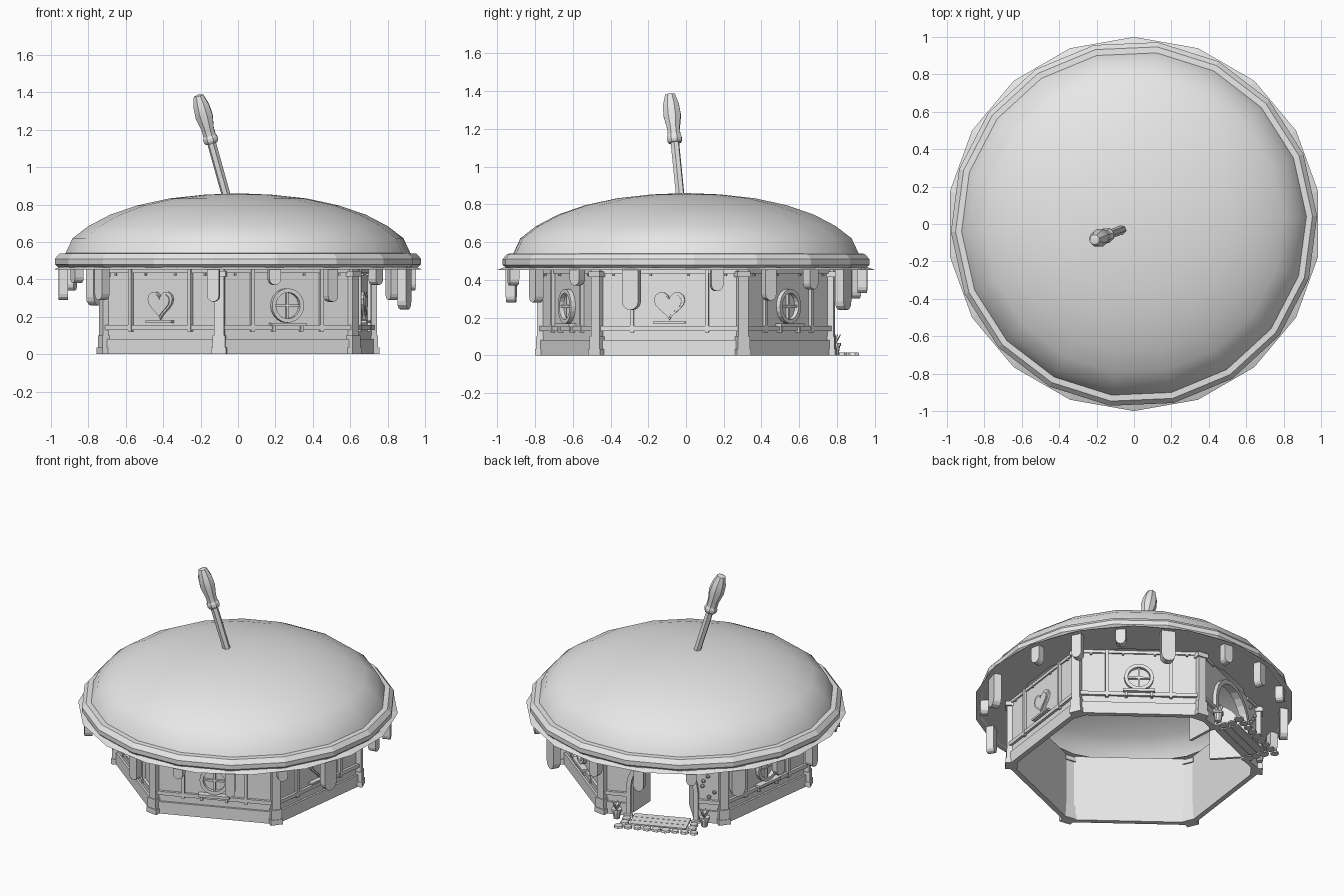
import bpy, bmesh, math, random
from mathutils import Matrix, Vector

random.seed(4)
if "Cube" in bpy.data.objects:
    bpy.data.objects.remove(bpy.data.objects["Cube"])

grey = bpy.data.materials.new("plain_grey")
grey.use_nodes = True
grey.diffuse_color = (0.8, 0.8, 0.8, 1)
grey.node_tree.nodes["Principled BSDF"].inputs["Base Color"].default_value = (0.8, 0.8, 0.8, 1)

R = 0.765                                   # wall corner radius
APO = R * math.cos(math.pi / 6)             # distance to a wall's middle
TOP = 0.455                                 # wall height
FACES = [-67.4 + 60 * i for i in range(6)]  # outward direction of each wall
DOOR = FACES[3]


def finish(name, bm, matrix=None, smooth=None):
    bmesh.ops.recalc_face_normals(bm, faces=bm.faces)
    mesh = bpy.data.meshes.new(name)
    bm.to_mesh(mesh)
    bm.free()
    mesh.materials.append(grey)
    obj = bpy.data.objects.new(name, mesh)
    bpy.context.collection.objects.link(obj)
    if matrix is not None:
        obj.matrix_world = matrix
    if smooth:
        bpy.ops.object.select_all(action='DESELECT')
        obj.select_set(True)
        bpy.context.view_layer.objects.active = obj
        bpy.ops.object.shade_smooth_by_angle(angle=math.radians(smooth))
    return obj


def frame(az, u=0, v=0, z=0):
    """Local x runs along the wall, y points outward, z up."""
    c, s = math.cos(math.radians(az)), math.sin(math.radians(az))
    turn = Matrix(((s, c, 0, 0), (-c, s, 0, 0), (0, 0, 1, 0), (0, 0, 0, 1)))
    return turn @ Matrix.Translation((u, v, z))


def prism(name, outline, depth, matrix):
    """Extrude an x-z outline by depth, centred on y."""
    bm = bmesh.new()
    face = bm.faces.new([bm.verts.new((x, -depth / 2, z)) for x, z in outline])
    out = bmesh.ops.extrude_face_region(bm, geom=[face])
    moved = [g for g in out["geom"] if isinstance(g, bmesh.types.BMVert)]
    bmesh.ops.translate(bm, vec=(0, depth, 0), verts=moved)
    return finish(name, bm, matrix)


def box(name, w, d, h, matrix):
    """Box standing on the local origin."""
    return prism(name, [(-w / 2, 0), (w / 2, 0), (w / 2, h), (-w / 2, h)], d, matrix)


def lathe(name, profile, sides, matrix=None, phase=0, closed=False, smooth=None):
    bm = bmesh.new()
    rings = []
    for r, z in profile:
        if r == 0:
            rings.append([bm.verts.new((0, 0, z))] * sides)
            continue
        angles = [math.radians(phase) + math.tau * i / sides for i in range(sides)]
        rings.append([bm.verts.new((r * math.cos(a), r * math.sin(a), z)) for a in angles])
    pairs = list(zip(rings, rings[1:])) + ([(rings[-1], rings[0])] if closed else [])
    for a, b in pairs:
        for i in range(sides):
            j = (i + 1) % sides
            bm.faces.new(list(dict.fromkeys((a[i], a[j], b[j], b[i]))))
    return finish(name, bm, matrix, smooth)


def arc(r, cx, cz, start, end, n):
    angles = [math.radians(start + (end - start) * i / n) for i in range(n + 1)]
    return [(cx + r * math.cos(a), cz + r * math.sin(a)) for a in angles]


def heart(scale):
    pts = []
    for i in range(24):
        t = math.tau * i / 24
        z = 13 * math.cos(t) - 5 * math.cos(2 * t) - 2 * math.cos(3 * t) - math.cos(4 * t)
        pts.append((scale * math.sin(t) ** 3, scale * (z + 2.5) / 16))
    return pts


# Roof: smooth dome, chunky rim, thin lip and flat eave
lathe("roof_dome", [(0, 0.86), (0.18, 0.853), (0.37, 0.832), (0.54, 0.795), (0.685, 0.745),
                    (0.8, 0.685), (0.885, 0.62), (0.925, 0.535)], 18, phase=2.5, smooth=60)
lathe("roof_rim", [(0.92, 0.54), (0.955, 0.538), (0.98, 0.51), (0.98, 0.48), (0.96, 0.462),
                   (0.92, 0.462)], 18, phase=2.5, closed=True)
lathe("roof_lip", [(0.94, 0.466), (0.965, 0.466), (1.0, 0.453), (0.965, 0.452)], 18,
      phase=10, closed=True)
lathe("eave", [(0.97, 0.456), (0.71, 0.456)], 18, phase=2.5)

# Drips hanging under the rim: direction and lowest height
for az, low in [(10, 0.34), (28, 0.29), (45, 0.35), (63, 0.24), (88, 0.33), (107, 0.3),
                (127, 0.36), (145, 0.26), (163, 0.34), (182, 0.29), (203, 0.38), (219, 0.29),
                (262, 0.28), (282, 0.37), (302, 0.28), (322, 0.37), (342, 0.24)]:
    w = 0.045 if low < 0.27 else 0.032
    outline = arc(w, 0, low + w, 180, 360, 6) + [(w, 0.47), (-w, 0.47)]
    prism("roof_drip", outline, 0.05, frame(az, 0, 0.935))

# Stick leaning out of the roof, with a faceted head
base, tip = Vector((-0.055, -0.028, 0.82)), Vector((-0.214, -0.085, 1.39))
lean = Matrix.Translation(base) @ (tip - base).to_track_quat('Z', 'Y').to_matrix().to_4x4()
lathe("stick_shaft", [(0, 0), (0.024, 0), (0.024, 0.34), (0, 0.34)], 6, lean)
lathe("stick_collar", [(0, 0.32), (0.035, 0.32), (0.042, 0.335), (0.042, 0.35),
                       (0.035, 0.365), (0, 0.365)], 8, lean)
lathe("stick_head", [(0, 0.36), (0.036, 0.36), (0.036, 0.4), (0.05, 0.47), (0.045, 0.53),
                     (0.028, 0.585), (0, 0.593)], 8, lean, smooth=30)


def round_window(az):
    face = frame(az, 0, APO + 0.015, 0.26)
    tilt = face @ Matrix.Rotation(-math.pi / 2, 4, 'X')
    lathe("window_ring", [(0.07, -0.02), (0.092, -0.02), (0.092, 0.02), (0.07, 0.02)], 20,
          tilt, closed=True)
    box("window_bar", 0.15, 0.02, 0.012, face @ Matrix.Translation((0, 0, -0.006)))
    box("window_bar", 0.012, 0.02, 0.15, face @ Matrix.Translation((0, 0, -0.075)))
    box("window_sill", 0.2, 0.05, 0.018, frame(az, 0, APO + 0.025, 0.15))
    for side in (-1, 1):
        box("sill_bracket", 0.015, 0.035, 0.03, frame(az, side * 0.08, APO + 0.02, 0.12))


def heart_window(az):
    prism("heart_frame", heart(0.083), 0.03, frame(az, 0, APO + 0.01, 0.26))
    prism("heart_pane", heart(0.066), 0.008, frame(az, 0, APO + 0.027, 0.26))
    box("heart_sill", 0.17, 0.04, 0.012, frame(az, 0, APO + 0.02, 0.168))


def trim(az, u, width):
    """Horizontal boards over one stretch of wall."""
    box("wall_skirt", width, 0.03, 0.082, frame(az, u, APO + 0.008))
    box("wall_rail", width, 0.03, 0.025, frame(az, u, APO + 0.012, 0.13))
    box("wall_top_beam", width, 0.02, 0.02, frame(az, u, APO + 0.01, TOP - 0.02))


# Walls with windows, battens and trim
for i, az in enumerate(FACES):
    if az == DOOR:
        continue
    box("wall", R, 0.02, TOP, frame(az, 0, APO))
    trim(az, 0, R)
    for side in (-1, 1):
        box("wall_batten", 0.02, 0.03, 0.335, frame(az, side * 0.2, APO + 0.014, 0.12))
        for u in (0.1, 0.3):
            box("wall_stud", 0.012, 0.012, 0.012, frame(az, side * u, APO + 0.022, 0.42))
    (heart_window if i % 2 else round_window)(az)

# Corner posts
for az in FACES:
    corner = az + 30
    box("corner_post", 0.055, 0.055, TOP, frame(corner, 0, R))
    box("post_foot", 0.08, 0.075, 0.035, frame(corner, 0, R))
    box("post_base", 0.068, 0.066, 0.1, frame(corner, 0, R))
    box("post_cap", 0.075, 0.075, 0.03, frame(corner, 0, R, TOP - 0.04))

# Door wall with an arched opening, its frame and two open leaves
HALF, SPRING = 0.2, 0.2
arch = [(HALF, 0)] + arc(HALF, 0, SPRING, 0, 180, 12) + [(-HALF, 0)]
outer = [(-HALF - 0.03, 0)] + arc(HALF + 0.03, 0, SPRING, 180, 0, 12) + [(HALF + 0.03, 0)]
prism("door_wall", [(-R / 2, 0), (-R / 2, TOP), (R / 2, TOP), (R / 2, 0)] + arch, 0.02,
      frame(DOOR, 0, APO))
prism("door_frame", outer + arch, 0.05, frame(DOOR, 0, APO + 0.01))
for side in (-1, 1):
    trim(DOOR, side * 0.306, 0.15)
    leaf = [(0, 0.01), (HALF, 0.01)] + arc(HALF, HALF, SPRING, 90, 180, 6)
    turn = Matrix.Rotation(math.radians(-70 if side < 0 else 250), 4, 'Z')
    prism("door_leaf", leaf, 0.018, frame(DOOR, side * HALF, APO - 0.01) @ turn)

# Doorstep planks edged with cobbles
for i in range(3):
    box("doorstep_plank", 0.36, 0.05, 0.012, frame(DOOR, 0, APO + 0.03 + 0.053 * i))
stones = [(-0.24 + 0.06 * i, APO + 0.2) for i in range(9)]
stones += [(s * 0.215, APO + 0.03 + 0.055 * i) for s in (-1, 1) for i in range(3)]
for u, v in stones:
    r = random.uniform(0.026, 0.034)
    lathe("path_stone", [(0, 0), (r, 0), (r * 0.85, 0.014), (0, 0.015)], 7,
          frame(DOOR, u, v), phase=random.uniform(0, 50))

# Potted plants beside the door
for side in (-1, 1):
    pot = frame(DOOR, side * 0.28, APO + 0.075)
    lathe("plant_pot", [(0, 0), (0.02, 0), (0.028, 0.05), (0.034, 0.05), (0.034, 0.065),
                        (0.025, 0.065), (0, 0.055)], 10, pot)
    for k in range(5):
        lean = Matrix.Rotation(math.tau * k / 5, 4, 'Z') @ Matrix.Rotation(0.5, 4, 'X')
        prism("plant_leaf", [(0, 0), (0.01, 0.035), (0, 0.065), (-0.01, 0.035)], 0.004,
              pot @ Matrix.Translation((0, 0, 0.055)) @ lean)

# Small blossoms climbing the wall beside the door
for k in range(7):
    bm = bmesh.new()
    bmesh.ops.create_icosphere(bm, subdivisions=1, radius=0.014)
    finish("blossom", bm, frame(DOOR, random.uniform(-0.34, -0.25), APO + 0.025, 0.18 + 0.035 * k))
